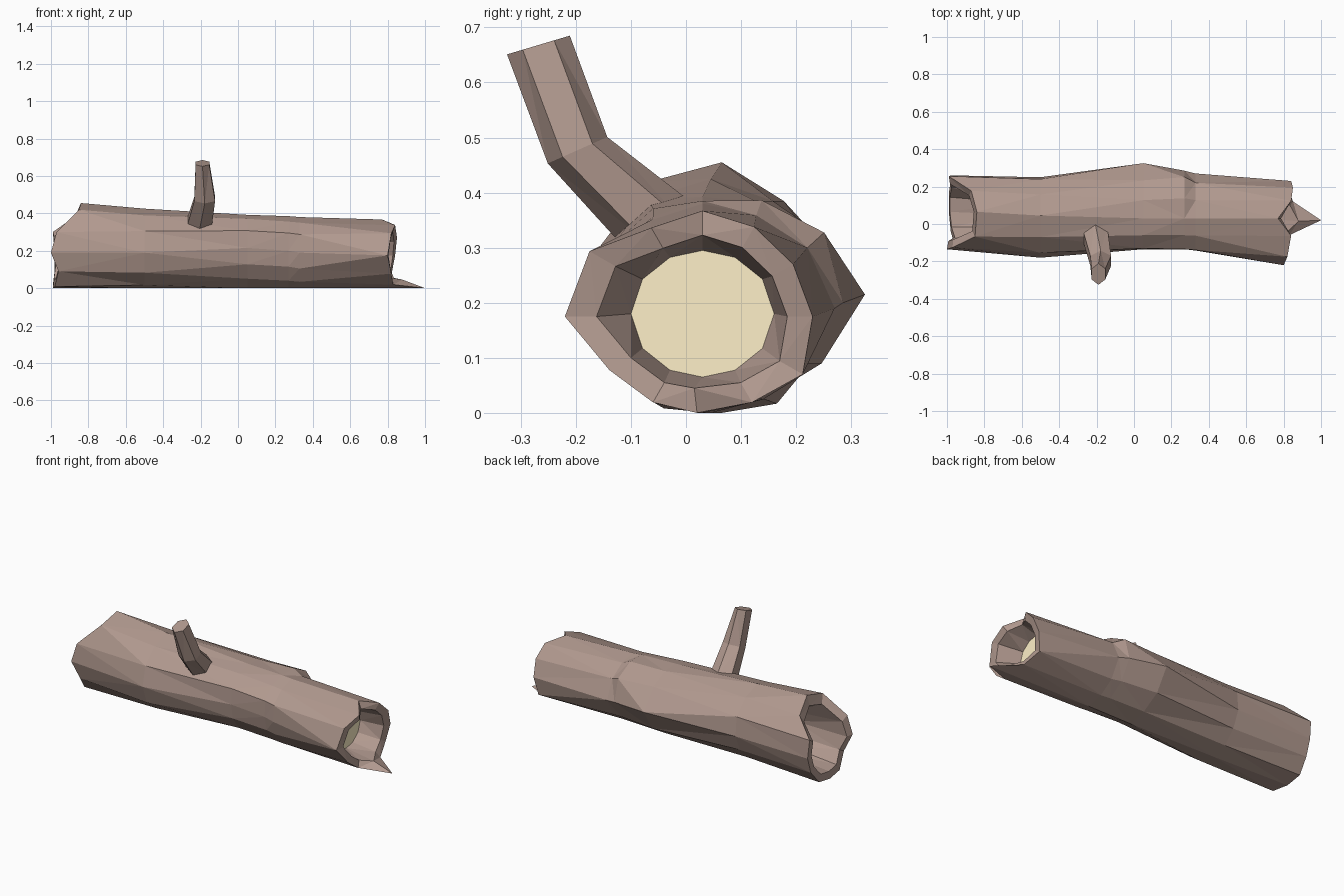
import bpy, bmesh
from math import sin, cos, pi
from mathutils import Vector

if "Cube" in bpy.data.objects:
    bpy.data.objects.remove(bpy.data.objects["Cube"])

N = 12
ANGLES = [2 * pi * i / N for i in range(N)]


def material(name, rgb):
    m = bpy.data.materials.new(name)
    m.diffuse_color = (*rgb, 1)
    m.use_nodes = True
    m.node_tree.nodes["Principled BSDF"].inputs["Base Color"].default_value = m.diffuse_color
    return m


bark = material("bark", (0.44, 0.32, 0.275))
wood = material("cut_wood", (1.0, 0.87, 0.58))


def finish(bm, name, mats):
    bmesh.ops.triangulate(bm, faces=[f for f in bm.faces if len(f.verts) == 4],
                          quad_method='SHORT_EDGE')
    bmesh.ops.recalc_face_normals(bm, faces=bm.faces)
    me = bpy.data.meshes.new(name)
    bm.to_mesh(me)
    bm.free()
    for m in mats:
        me.materials.append(m)
    ob = bpy.data.objects.new(name, me)
    bpy.context.collection.objects.link(ob)
    return ob


def bridge(bm, rings):
    for a, b in zip(rings, rings[1:]):
        n = len(a)
        for i in range(n):
            j = (i + 1) % n
            bm.faces.new((a[i], a[j], b[j], b[i]))


def ring(bm, xs, centre, radii, scale=1.0, floor=0.0):
    """Cross-section ring; angle 0 points to +y, 90 degrees to +z."""
    cy, cz = centre
    return [bm.verts.new((x, cy + r * scale * cos(a), max(floor, cz + r * scale * sin(a))))
            for x, r, a in zip(xs, radii, ANGLES)]


def pull(xs, mid, k):
    return [mid + (x - mid) * k for x in xs]


# Ragged end outlines (x per point) and trunk cross-section radii
left_x = [-.98, -.99, -.87, -.84, -.85, -.97, -1.0, -.96, -.98, -.99, -.99, -.98]
right_x = [.84, .85, .84, .77, .84, .82, .80, .82, .83, 1.0, .85, .82]
left_c, right_c = (.065, .19), (.03, .175)
left_r = [.195, .22, .225, .265, .265, .22, .20, .20, .21, .19, .20, .19]
mid_r = [
    (-.50, (.045, .19), [.205, .225, .225, .235, .23, .23, .225, .215, .20, .19, .19, .19]),
    (.05, (.03, .215), [.295, .235, .195, .177, .18, .185, .165, .175, .19, .215, .22, .25]),
    (.27, (.03, .20), [.255, .255, .215, .185, .18, .19, .165, .17, .185, .20, .20, .22]),
    (.33, (.03, .19), [.24, .22, .195, .19, .185, .195, .172, .17, .18, .19, .19, .21]),
]
right_r = [.20, .19, .188, .192, .186, .237, .25, .195, .18, .175, .18, .21]

# Hollow log: inner core end, rim, outside, rim, inner core end
bm = bmesh.new()
core = [((cos(a) / .13) ** 2 + (sin(a) / .115) ** 2) ** -0.5 for a in ANGLES]
deep_l = ring(bm, [-.65] * N, (.05, .19), core, 1.1)
rim_l = ring(bm, pull(left_x, -.95, .85), left_c, left_r, .78)
out_l = ring(bm, left_x, left_c, left_r)
mids = [ring(bm, [x] * N, c, r) for x, c, r in mid_r]
out_r = ring(bm, right_x, right_c, right_r)
rim_r = ring(bm, pull(right_x, .81, .6), right_c, right_r, .77)
deep_r = ring(bm, [.69] * N, (.03, .18), core)
bridge(bm, [deep_l, rim_l, out_l] + mids + [out_r, rim_r, deep_r])
for cap in (deep_l, deep_r):
    bm.faces.new(cap).material_index = 1
# Root splinter at the bottom of the right end
out_r[9].co = (1.0, .02, 0)
rim_r[9].co = (.88, .015, .045)
finish(bm, "hollow_log", [bark, wood])

# Bent branch stub: centre, half-width in x, half-width vector in y-z
bm = bmesh.new()
stub = [((-.21, -.045, .335), .078, (.058, .045)),
        ((-.178, -.197, .477), .064, (.054, .024)),
        ((-.19, -.268, .668), .042, (.057, .017))]
rings = []
for c, rx, (vy, vz) in stub:
    rings.append([bm.verts.new(Vector(c) + Vector((rx * sin(a), vy * cos(a), vz * cos(a))))
                  for a in ANGLES[::2]])
bridge(bm, rings)
bm.faces.new(rings[0])
bm.faces.new(rings[-1])
finish(bm, "branch_stub", [bark])
